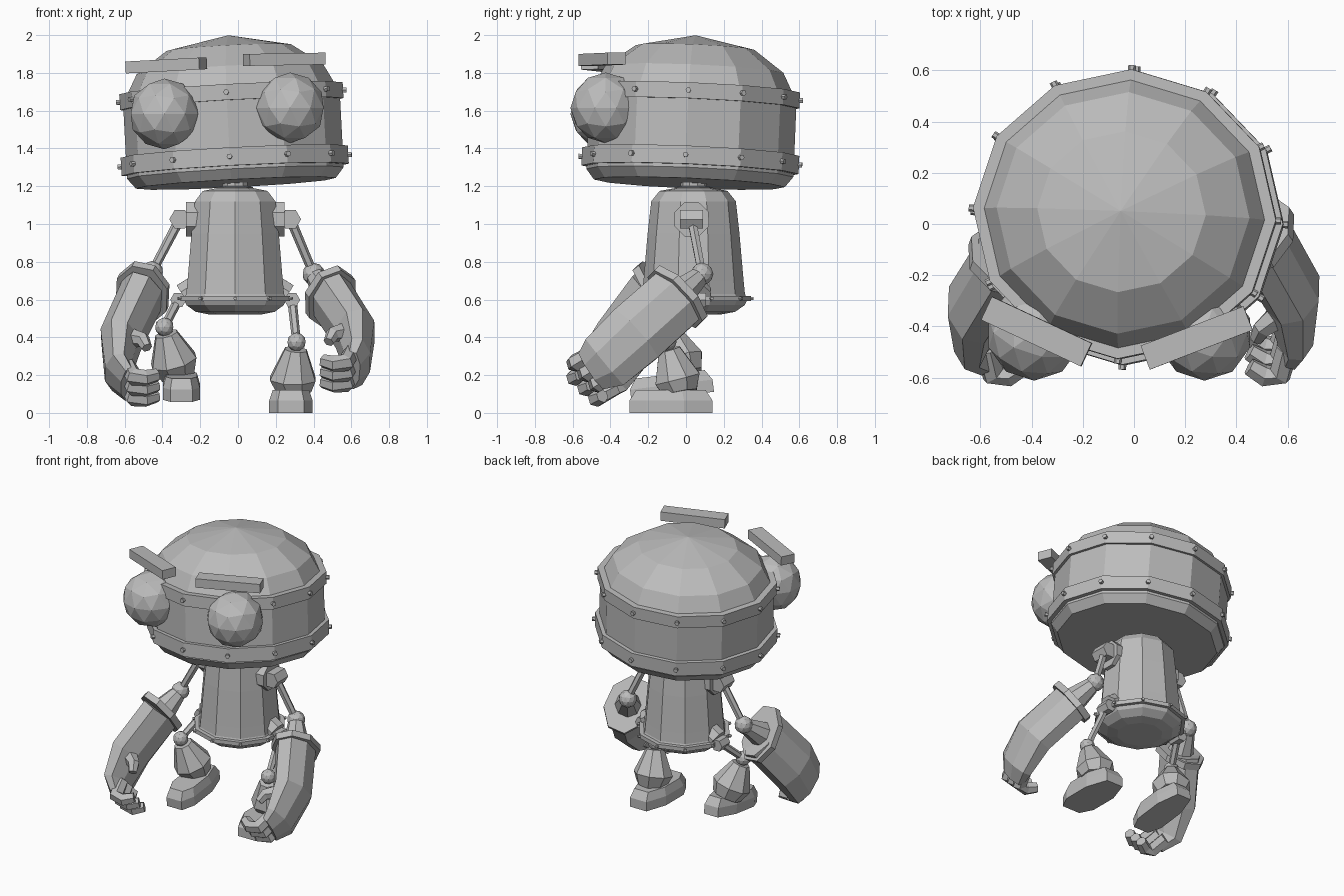
import bpy, bmesh
from math import sin, cos, pi, radians
from mathutils import Vector, Matrix

old = bpy.data.objects.get("Cube")
if old:
    bpy.data.objects.remove(old, do_unlink=True)

GREY = (0.5, 0.5, 0.5, 1)
metal = bpy.data.materials.new("plain_grey")
metal.use_nodes = True
metal.diffuse_color = GREY
metal.node_tree.nodes["Principled BSDF"].inputs["Base Color"].default_value = GREY


def finish(name, bm, matrix=Matrix()):
    bmesh.ops.recalc_face_normals(bm, faces=bm.faces)
    mesh = bpy.data.meshes.new(name)
    bm.transform(matrix)
    bm.to_mesh(mesh)
    bm.free()
    mesh.materials.append(metal)
    obj = bpy.data.objects.new(name, mesh)
    bpy.context.collection.objects.link(obj)
    return obj


def skin(name, rings, matrix=Matrix()):
    """Join rings of points with faces and cap both ends."""
    bm = bmesh.new()
    loops = [[bm.verts.new(p) for p in ring] for ring in rings]
    n = len(loops[0])
    for a, b in zip(loops, loops[1:]):
        for i in range(n):
            j = (i + 1) % n
            bm.faces.new((a[i], a[j], b[j], b[i]))
    bm.faces.new(loops[0])
    bm.faces.new(loops[-1])
    return finish(name, bm, matrix)


def lathe(name, profile, n, matrix):
    """Turn (radius, height) pairs, with a corner facing the front."""
    angles = [2 * pi * i / n - pi / 2 for i in range(n)]
    return skin(name, [[(r * cos(a), r * sin(a), z) for a in angles]
                       for r, z in profile], matrix)


def loft(name, path, radii, n=8, wide=(0, 1, 0.01)):
    """Tube along a path; radii are (wide, narrow) pairs or single numbers."""
    path = [Vector(p) for p in path]
    rings = []
    for k, p in enumerate(path):
        t = (path[min(k + 1, len(path) - 1)] - path[max(k - 1, 0)]).normalized()
        u = Vector(wide)
        u = (u - t * u.dot(t)).normalized()
        v = t.cross(u)
        r = radii[k]
        ru, rv = r if isinstance(r, tuple) else (r, r)
        angles = [2 * pi * (i + 0.5) / n for i in range(n)]
        rings.append([p + u * ru * cos(a) + v * rv * sin(a) for a in angles])
    return skin(name, rings)


def ball(name, centre, radius):
    bm = bmesh.new()
    bmesh.ops.create_icosphere(bm, subdivisions=2, radius=radius)
    return finish(name, bm, Matrix.Translation(centre))


def bolts(name, n, ring_radius, z, size, matrix):
    """Small pegs pointing outwards around a band."""
    bm = bmesh.new()
    for i in range(n):
        place = (Matrix.Rotation(2 * pi * i / n - pi / 2, 4, 'Z')
                 @ Matrix.Translation((ring_radius, 0, z))
                 @ Matrix.Rotation(pi / 2, 4, 'Y'))
        bmesh.ops.create_cone(bm, cap_ends=True, segments=6, radius1=size,
                              radius2=size, depth=0.04, matrix=place)
    return finish(name, bm, matrix)


# Head, slightly tilted and narrower front to back, with two bolted bands
head = (Matrix.Translation((-0.026, 0.03, 1.5)) @ Matrix.Rotation(radians(-3), 4, 'Y')
        @ Matrix.Rotation(radians(-2.4), 4, 'X') @ Matrix.Diagonal((1, 0.955, 1, 1))
        @ Matrix.Rotation(radians(-2.5), 4, 'Z'))
lathe("head", [(0.53, -0.285), (0.575, -0.23), (0.575, 0.17), (0.495, 0.32),
               (0.33, 0.435), (0.001, 0.5)], 12, head)
for label, z, r, h in (("lower", -0.165, 0.603, 0.048), ("upper", 0.177, 0.593, 0.042)):
    lathe(label + "_head_band", [(r, z - h), (r, z + h)], 12, head)
    bolts(label + "_head_bolts", 12, r - 0.002, z, 0.015, head)

# Eyes and brows
for label, eye, brow, yaw, roll in (
        ("right", (-0.39, -0.425, 1.583), (-0.38, -0.42, 1.84), -25, -3),
        ("left", (0.275, -0.425, 1.615), (0.245, -0.445, 1.872), 21, -1)):
    ball(label + "_eye", eye, 0.187)
    bm = bmesh.new()
    bmesh.ops.create_cube(bm, size=1, matrix=Matrix.Diagonal((0.43, 0.1, 0.063, 1)))
    finish(label + "_brow", bm, Matrix.Translation(brow)
           @ Matrix.Rotation(radians(roll), 4, 'Y') @ Matrix.Rotation(radians(yaw), 4, 'Z'))

# Neck and torso
body = Matrix.Translation((-0.015, 0.04, 0))
lathe("neck", [(0.1, 1.17), (0.1, 1.195), (0.07, 1.2), (0.07, 1.26)], 10, body)
lathe("torso", [(0.15, 0.522), (0.22, 0.535), (0.27, 0.57), (0.285, 0.6), (0.272, 0.63),
                (0.265, 0.7), (0.243, 0.95), (0.224, 1.12), (0.18, 1.175), (0.1, 1.19)],
      10, body)
lathe("torso_rim", [(0.305, 0.592), (0.305, 0.62)], 10, body)
bolts("torso_bolts", 10, 0.298, 0.606, 0.01, body)


def joint(name, base, out, r):
    """Round plate with a cross pin that holds a limb rod; returns the pin centre."""
    base, out = Vector(base), Vector(out).normalized()
    loft(name + "_plate", [base - out * 0.06, base + out * 0.045], [r, r])
    pin = base + out * 0.078
    side = Vector((0, 1, 0))
    loft(name + "_pin", [pin - side * r * 0.62, pin + side * r * 0.62],
         [r * 0.57, r * 0.57], 6, (0, 0, 1))
    return pin


def arm(label, s, elbow, cuff, mid, hand, end):
    shoulder = joint(label + "_shoulder", (-0.015 + s * 0.215, 0.03, 1.025), (s, 0, 0), 0.098)
    loft(label + "_upper_arm", [shoulder, elbow], [0.026, 0.024], 6)
    ball(label + "_elbow", elbow, 0.06)
    elbow, cuff, mid, hand, end = map(Vector, (elbow, cuff, mid, hand, end))
    wide = Vector((0, 0.72, -0.69))
    axis = (cuff - elbow).normalized()
    loft(label + "_sleeve", [elbow + axis * 0.03, cuff], [0.055, 0.09], 8, wide)
    loft(label + "_cuff", [cuff - axis * 0.022, cuff + axis * 0.022],
         [(0.2, 0.15), (0.2, 0.15)], 8, wide)
    loft(label + "_glove", [cuff, mid, hand, end],
         [(0.18, 0.12), (0.185, 0.115), (0.17, 0.075), (0.125, 0.05)], 8, wide)
    # Three fingers curling inwards, and a thumb
    for k in (-1, 0, 1):
        root = end + wide * 0.08 * k
        loft(f"{label}_finger_{k + 2}",
             [root + Vector((0, 0.07, 0.04)), root + Vector((-s * 0.03, -0.03, -0.015)),
              root + Vector((-s * 0.09, -0.035, -0.02)), root + Vector((-s * 0.15, 0, -0.005))],
             [0.045, 0.048, 0.044, 0.036], 6, wide)
    root = mid + Vector((-s * 0.07, -0.1, 0.01))
    loft(label + "_thumb", [root, root + Vector((-s * 0.05, -0.04, -0.01)),
                            root + Vector((-s * 0.07, -0.08, -0.05))], [0.05, 0.04, 0.028], 6, wide)


arm("left", 1, (0.40, 0.085, 0.735), (0.49, -0.045, 0.615), (0.62, -0.27, 0.415),
    (0.63, -0.43, 0.27), (0.60, -0.5, 0.225))
arm("right", -1, (-0.455, 0.0, 0.745), (-0.505, -0.14, 0.635), (-0.622, -0.32, 0.385),
    (-0.635, -0.44, 0.215), (-0.58, -0.5, 0.15))


def leg(label, s, knee, calf, ankle, foot, pitch, width):
    hip = joint(label + "_hip", (-0.015 + s * 0.235, 0.06, 0.64), (s * 0.8, 0, -0.5), 0.075)
    loft(label + "_thigh", [hip, knee], [0.025, 0.023], 6)
    ball(label + "_knee", knee, 0.05)
    knee, calf, ankle = map(Vector, (knee, calf, ankle))
    loft(label + "_shin", [knee.lerp(calf, 0.2), calf, ankle], [0.062, 0.13, 0.095])
    ball(label + "_ankle", ankle, 0.065)
    # Foot: half outline mirrored, with a chamfered top
    half = [(0.3, -0.22), (0.5, -0.13), (0.5, 0.07), (0.28, 0.22)]
    outline = [(x * width, y) for x, y in half]
    outline += [(-x, y) for x, y in reversed(outline)]
    rings = [[(x * f, y * f, z) for x, y in outline]
             for f, z in ((1, 0), (1, 0.065), (0.84, 0.12))]
    skin(label + "_foot", rings, Matrix.Translation(foot) @ Matrix.Rotation(radians(pitch), 4, 'X'))


leg("left", 1, (0.31, -0.1, 0.375), (0.29, -0.045, 0.18), (0.30, -0.03, 0.105),
    (0.28, -0.08, 0), 0, 0.23)
leg("right", -1, (-0.39, -0.09, 0.455), (-0.34, -0.03, 0.275), (-0.32, 0.0, 0.2),
    (-0.3, -0.07, 0.085), 7, 0.195)
